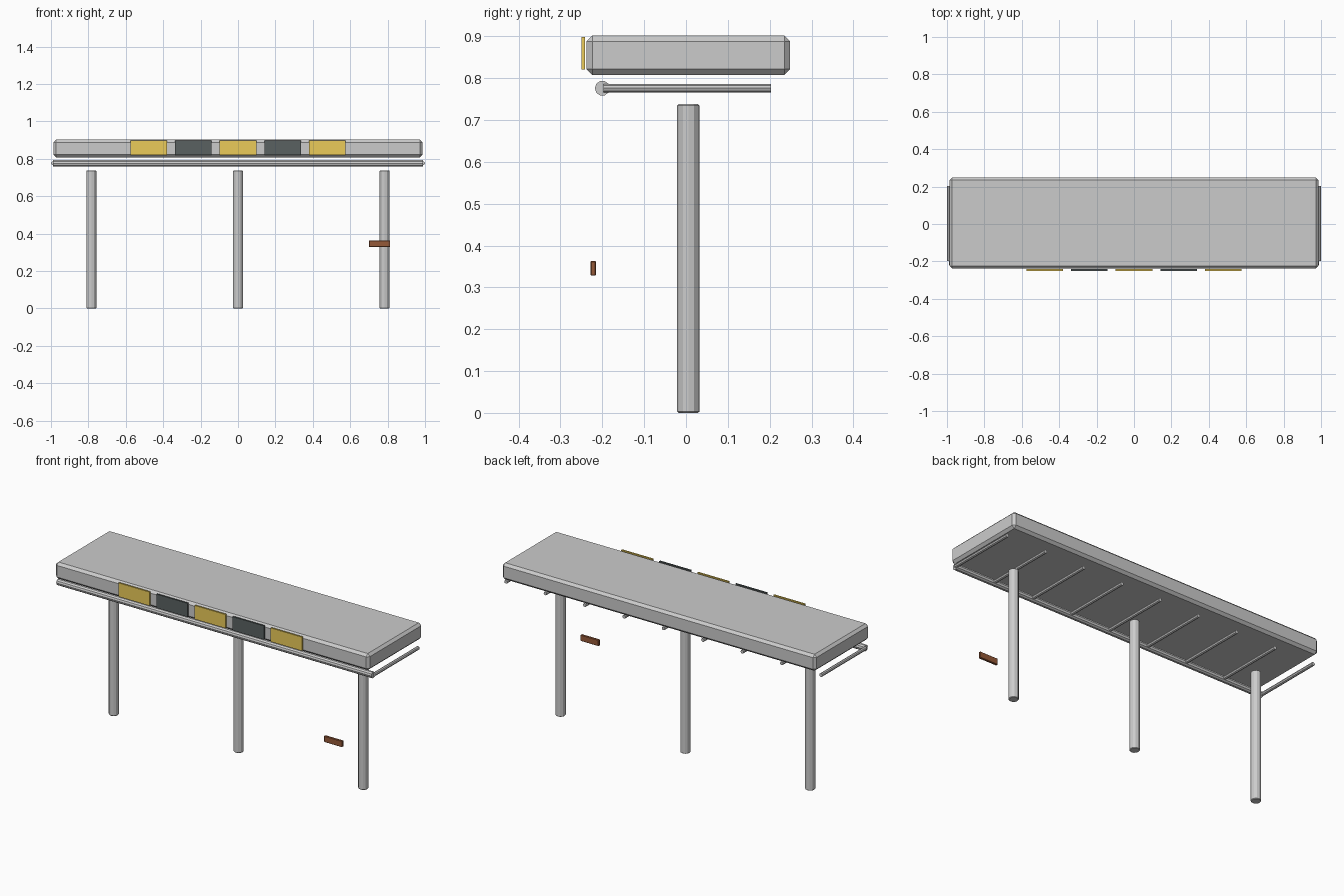
import bpy
import math

if "Cube" in bpy.data.objects:
    bpy.data.objects.remove(bpy.data.objects["Cube"])


def material(name, rgb):
    m = bpy.data.materials.new(name)
    m.diffuse_color = (*rgb, 1)
    m.use_nodes = True
    m.node_tree.nodes["Principled BSDF"].inputs["Base Color"].default_value = m.diffuse_color
    return m


def finish(ob, name, bevel, mat):
    ob.name = name
    bpy.ops.object.transform_apply(location=False, rotation=True, scale=True)
    if bevel:
        mod = ob.modifiers.new("Bevel", 'BEVEL')
        mod.width = bevel
        mod.segments = 1
        mod.limit_method = 'ANGLE'
        mod.angle_limit = math.radians(50)
    if mat:
        ob.data.materials.append(mat)
    return ob


def box(name, centre, size, bevel=0, mat=None):
    bpy.ops.mesh.primitive_cube_add(size=1, location=centre)
    ob = bpy.context.object
    ob.scale = size
    return finish(ob, name, bevel, mat)


def rod(name, centre, radius, length, axis='Z', sides=10, bevel=0):
    rot = {'X': (0, math.pi / 2, 0), 'Y': (math.pi / 2, 0, 0), 'Z': (0, 0, 0)}[axis]
    bpy.ops.mesh.primitive_cylinder_add(vertices=sides, radius=radius, depth=length,
                                        location=centre, rotation=rot)
    return finish(bpy.context.object, name, bevel, None)


gold = material("gold", (0.83, 0.6, 0.1))
dark = material("dark_grey", (0.1, 0.12, 0.12))
brown = material("brown", (0.3, 0.1, 0.04))

# Chamfered top slab
box("top_slab", (0, 0.0055, 0.855), (1.972, 0.487, 0.094), 0.014)

# Front rail and the row of cross rods below the slab
rod("front_rail", (0, -0.2, 0.776), 0.018, 1.98, 'X', 10)
for i in range(9):
    rod(f"cross_rod_{i + 1}", (-0.99 + i * 0.2475, 0.003, 0.776), 0.01, 0.4, 'Y', 8)

# Three legs
for label, x in (("left", -0.784), ("middle", 0), ("right", 0.784)):
    rod(f"{label}_leg", (x, 0.0055, 0.369), 0.0265, 0.738, 'Z', 12, 0.003)

# Alternating front panels
for i in range(5):
    box(f"front_panel_{i + 1}", ((i - 2) * 0.239, -0.2455, 0.86),
        (0.196, 0.009, 0.078), 0, dark if i % 2 else gold)

# Small hanging tag
box("tag", (0.757, -0.2215, 0.3455), (0.114, 0.013, 0.035), 0.002, brown)
